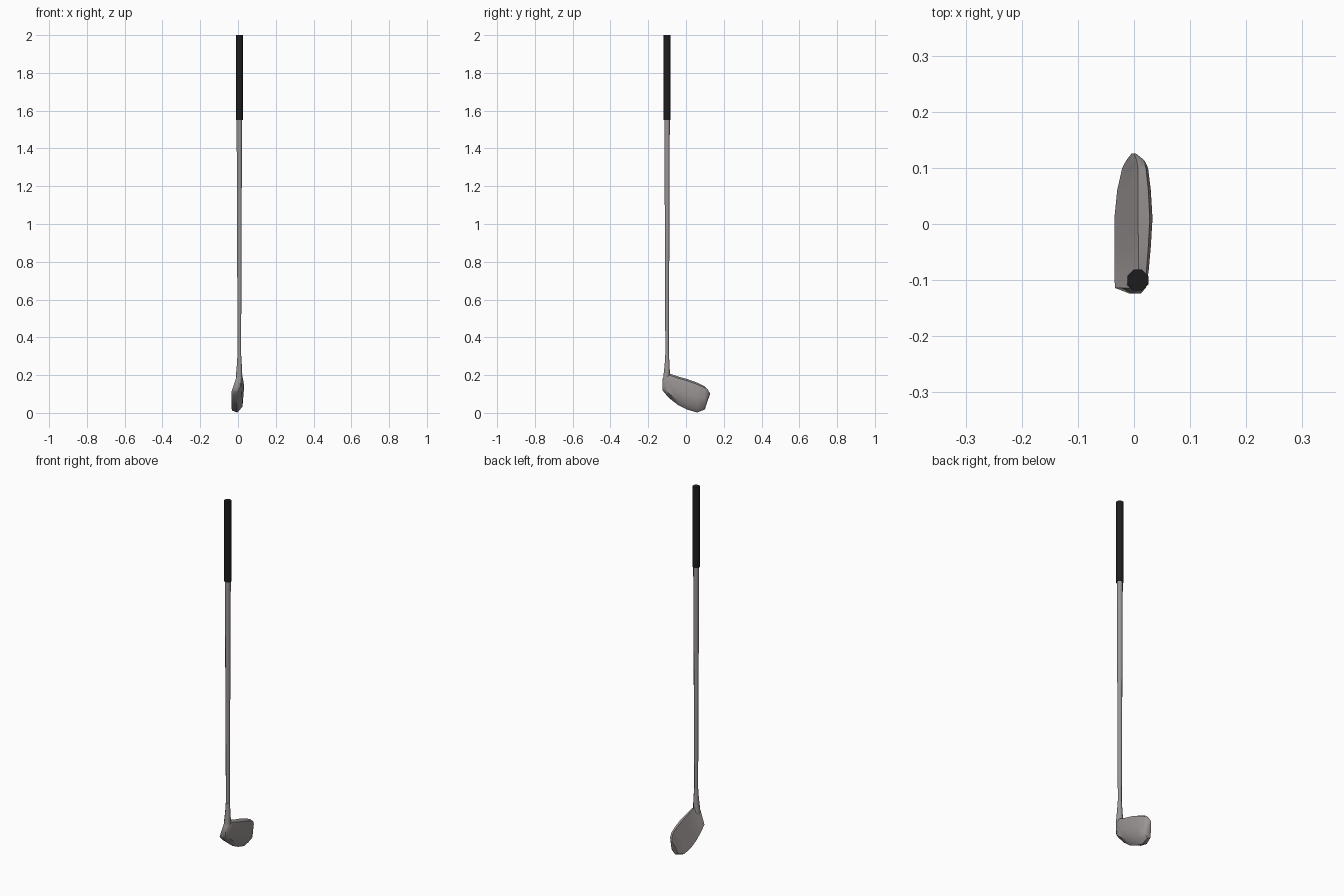
import bpy, bmesh, math

if "Cube" in bpy.data.objects:
    bpy.data.objects.remove(bpy.data.objects["Cube"])

def material(name, rgb):
    m = bpy.data.materials.new(name)
    m.diffuse_color = (*rgb, 1)
    m.use_nodes = True
    m.node_tree.nodes["Principled BSDF"].inputs["Base Color"].default_value = m.diffuse_color
    return m

steel = material("warm grey steel", (0.33, 0.305, 0.30))
rubber = material("black rubber", (0.012, 0.012, 0.012))

def loft(name, rings, mat, angle):
    """Skin a list of equal-sized point rings and cap both ends."""
    bm = bmesh.new()
    vr = [[bm.verts.new(p) for p in r] for r in rings]
    n = len(vr[0])
    for a, b in zip(vr, vr[1:]):
        for i in range(n):
            j = (i + 1) % n
            bm.faces.new((a[i], a[j], b[j], b[i]))
    bm.faces.new(vr[0])
    bm.faces.new(vr[-1])
    bmesh.ops.recalc_face_normals(bm, faces=bm.faces)
    me = bpy.data.meshes.new(name)
    bm.to_mesh(me)
    bm.free()
    me.materials.append(mat)
    ob = bpy.data.objects.new(name, me)
    bpy.context.collection.objects.link(ob)
    bpy.ops.object.select_all(action='DESELECT')
    ob.select_set(True)
    bpy.context.view_layer.objects.active = ob
    bpy.ops.object.shade_smooth_by_angle(angle=math.radians(angle))
    return ob

def ring(z, r, x=0.007, y=-0.10, n=8):
    return [(x + r * math.cos(math.tau * (i + 0.5) / n),
             y + r * math.sin(math.tau * (i + 0.5) / n), z) for i in range(n)]

# Grip, shaft and flared hosel
loft("grip", [ring(1.55, 0.02), ring(2.0, 0.02)], rubber, 50)
loft("shaft", [ring(0.28, 0.010), ring(1.56, 0.0155)], steel, 50)
loft("hosel", [ring(0.14, 0.018, 0.003, -0.103), ring(0.205, 0.018, 0.006, -0.102),
               ring(0.25, 0.0145), ring(0.31, 0.0105)], steel, 50)

# Club head: sections from heel to toe
# y, bottom z, top z, leading edge x, top edge x, back x
stations = [
    (-0.124, 0.120, 0.180, -0.008, 0.000, 0.012),
    (-0.114, 0.106, 0.203, -0.034, -0.004, 0.021),
    (-0.085, 0.075, 0.207, -0.035, 0.008, 0.026),
    (-0.040, 0.040, 0.192, -0.035, 0.008, 0.030),
    (0.010, 0.016, 0.178, -0.035, 0.007, 0.033),
    (0.060, 0.002, 0.160, -0.030, 0.007, 0.030),
    (0.100, 0.018, 0.140, -0.021, 0.007, 0.025),
    (0.113, 0.060, 0.127, -0.014, 0.005, 0.019),
    (0.126, 0.095, 0.105, -0.003, 0.000, 0.003),
]

def section(y, zb, zt, xl, xt, xb):
    h = zt - zb
    return [(xl, y, zb + 0.06 * h), ((xl + xt) / 2, y, zb + 0.55 * h), (xt, y, zt),
            (xb * 0.85, y, zt - 0.06 * h), (xb, y, zt - 0.22 * h),
            (xb * 0.88, y, zb + 0.5 * h), (xb * 0.75, y, zb + 0.18 * h),
            ((xl + xb) / 2 - 0.004, y, zb)]

loft("club_head", [section(*s) for s in stations], steel, 45)
